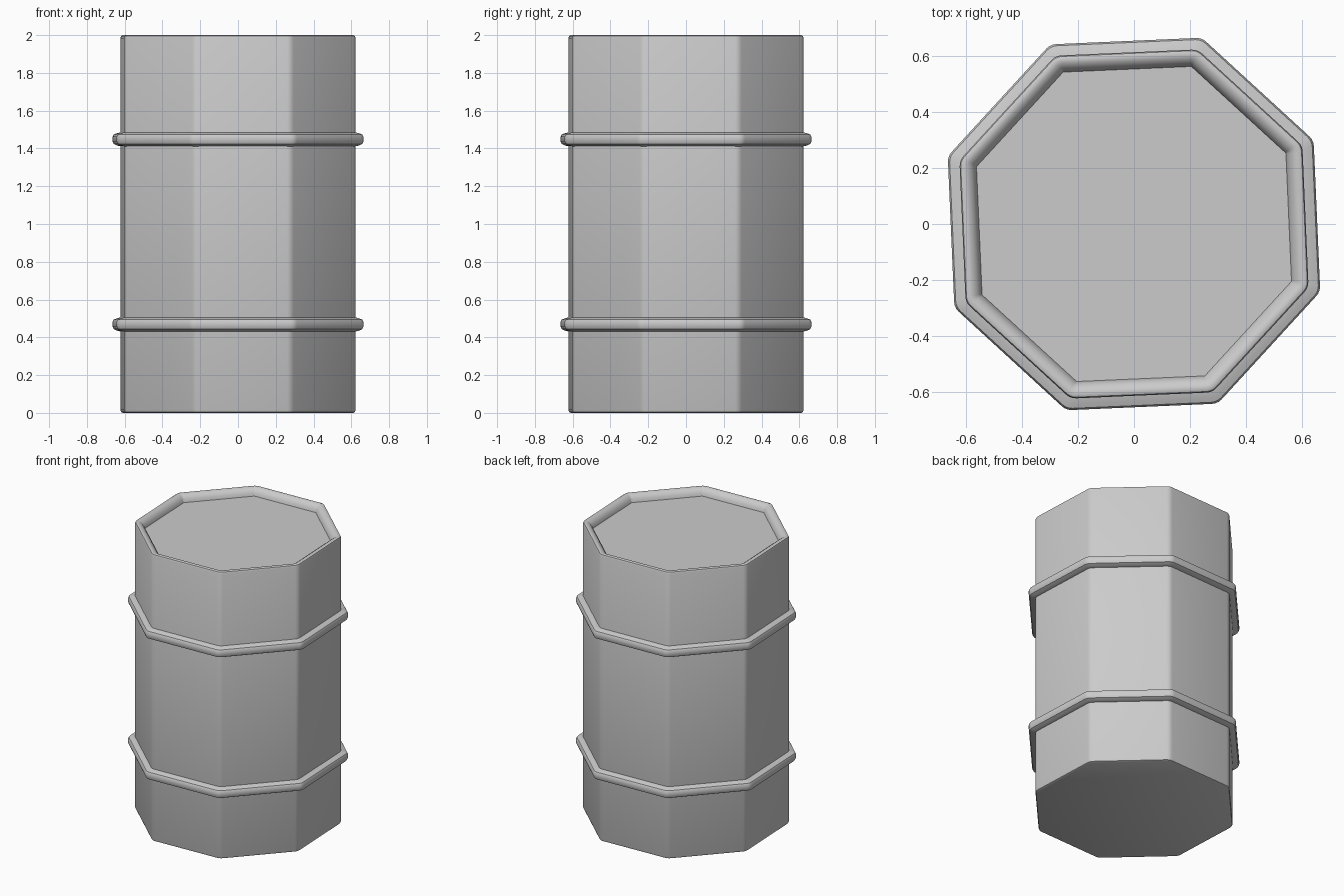
import bpy, bmesh, math

if "Cube" in bpy.data.objects:
    bpy.data.objects.remove(bpy.data.objects["Cube"])

SIDES = 8
TURN = math.radians(-20)      # direction of the first corner


def octagon(a, z, r):
    """Octagon loop with apothem a and corners rounded by radius r."""
    pts = []
    for i in range(SIDES):
        c = TURN + i * math.tau / SIDES
        d = (a - r) / math.cos(math.pi / SIDES)
        for k in (-1, -0.33, 0.33, 1):
            t = c + k * math.pi / SIDES
            pts.append((d * math.cos(c) + r * math.cos(t),
                        d * math.sin(c) + r * math.sin(t), z))
    return pts


def loft(name, profile, closed=False):
    """Skin octagon loops along a profile of (apothem, z, corner radius)."""
    bm = bmesh.new()
    loops = [[bm.verts.new(p) for p in octagon(*row)] for row in profile]
    n = len(loops[0])
    pairs = list(zip(loops, loops[1:]))
    if closed:
        pairs.append((loops[-1], loops[0]))
    else:
        bm.faces.new(loops[0][::-1])
        bm.faces.new(loops[-1])
    for lo, hi in pairs:
        for i in range(n):
            j = (i + 1) % n
            bm.faces.new((lo[i], lo[j], hi[j], hi[i]))
    bmesh.ops.recalc_face_normals(bm, faces=bm.faces)
    me = bpy.data.meshes.new(name)
    bm.to_mesh(me)
    bm.free()
    ob = bpy.data.objects.new(name, me)
    bpy.context.collection.objects.link(ob)
    bpy.context.view_layer.objects.active = ob
    ob.select_set(True)
    bpy.ops.object.shade_smooth_by_angle(angle=math.radians(40))
    ob.select_set(False)
    return ob


# Barrel body with rounded rim and recessed lid
loft("barrel_body", [
    (0.600, 0.000, 0.05), (0.609, 0.004, 0.05), (0.613, 0.015, 0.05),
    (0.613, 1.985, 0.05), (0.609, 1.996, 0.05), (0.600, 2.000, 0.045),
    (0.585, 1.997, 0.03), (0.570, 1.987, 0.02), (0.558, 1.970, 0.01),
    (0.553, 1.950, 0.004)])

# Two raised hoops
for name, z in (("lower_hoop", 0.47), ("upper_hoop", 1.45)):
    loft(name, [
        (0.600, z - 0.040, 0.04), (0.616, z - 0.038, 0.05),
        (0.632, z - 0.034, 0.05), (0.648, z - 0.026, 0.05),
        (0.654, z - 0.012, 0.05), (0.654, z + 0.012, 0.05),
        (0.648, z + 0.024, 0.05), (0.632, z + 0.030, 0.05),
        (0.618, z + 0.034, 0.05), (0.600, z + 0.038, 0.04)], closed=True)
